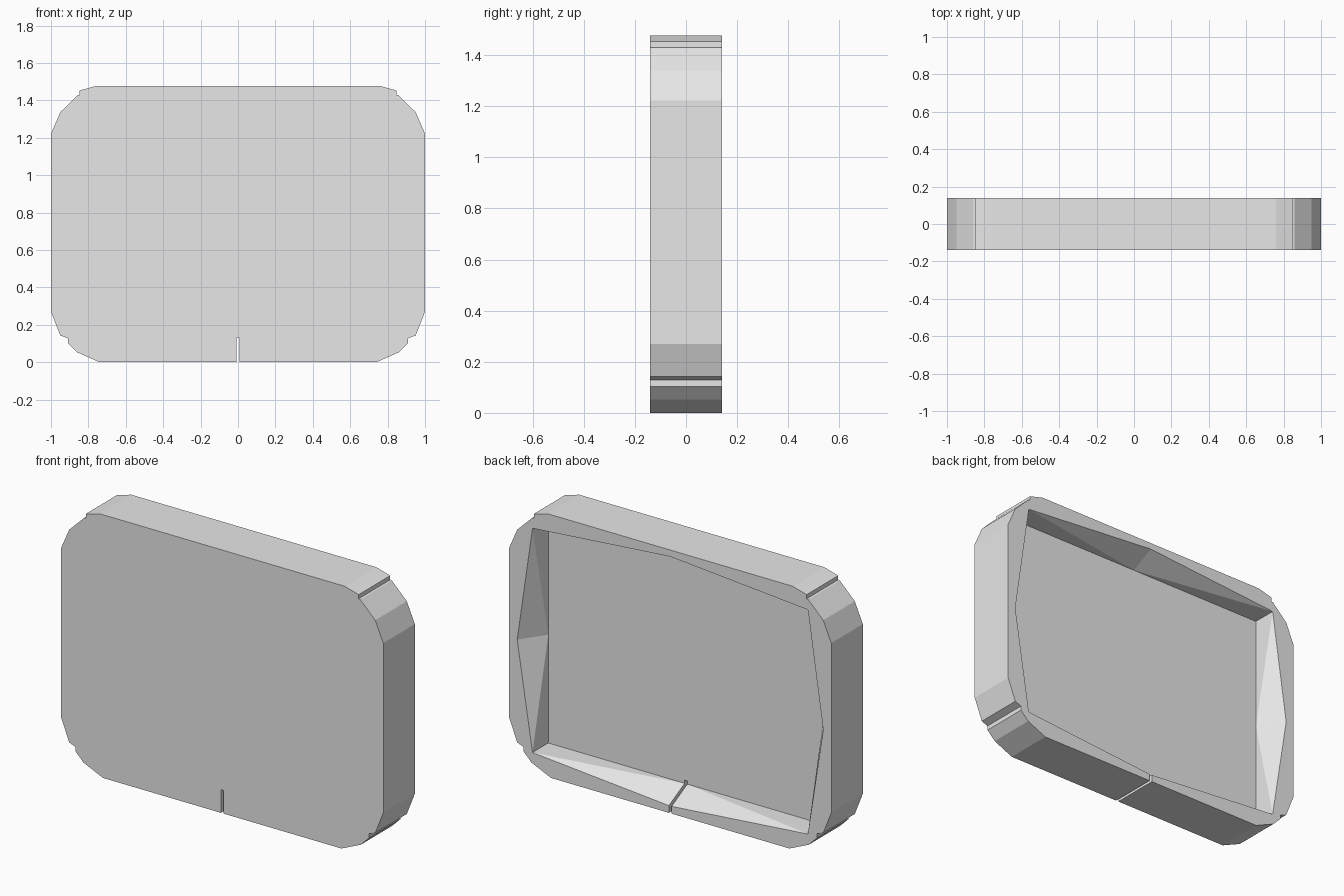
import bpy
import bmesh

cube = bpy.data.objects.get("Cube")
if cube:
    bpy.data.objects.remove(cube, do_unlink=True)

HALF_DEPTH = 0.14

# Single grey material
grey = bpy.data.materials.new("light_grey")
grey.use_nodes = True
grey.diffuse_color = (0.8, 0.8, 0.8, 1)
grey.node_tree.nodes["Principled BSDF"].inputs["Base Color"].default_value = (0.8, 0.8, 0.8, 1)


def make_object(name, bm):
    bmesh.ops.recalc_face_normals(bm, faces=bm.faces[:])
    mesh = bpy.data.meshes.new(name)
    bm.to_mesh(mesh)
    bm.free()
    mesh.materials.append(grey)
    obj = bpy.data.objects.new(name, mesh)
    bpy.context.collection.objects.link(obj)
    return obj


def ring(bm, points, y):
    return [bm.verts.new((x, y, z)) for x, z in points]


def bridge(bm, a, b):
    for i in range(len(a)):
        j = (i + 1) % len(a)
        bm.faces.new((a[i], a[j], b[j], b[i]))


def prism(name, points, y0, y1):
    bm = bmesh.new()
    front, back = ring(bm, points, y0), ring(bm, points, y1)
    bm.faces.new(front)
    bm.faces.new(back)
    bridge(bm, front, back)
    return make_object(name, bm)


# Outer silhouette: clipped corners with a small step in each, mirrored in x
right = [(0.74, 0), (0.86, 0.053), (0.91, 0.103), (0.91, 0.128), (0.95, 0.143),
         (1, 0.27), (1, 1.222), (0.95, 1.337), (0.857, 1.428), (0.847, 1.43),
         (0.847, 1.453), (0.76, 1.477)]
outline = right + [(-x, z) for x, z in reversed(right)]
body = prism("tray_body", outline, -HALF_DEPTH, HALF_DEPTH)

# Recess: rectangular floor whose walls bulge outward at the middle of the rim
W, LOW, HIGH, MID = 0.855, 0.112, 1.37, 0.72
floor_points = [(-W, LOW), (0, LOW), (W, LOW), (W, MID), (W, HIGH), (0, HIGH), (-W, HIGH), (-W, MID)]
rim_points = [(-W, LOW), (0, 0.04), (W, LOW), (0.95, MID), (W, HIGH), (0, 1.44), (-W, HIGH), (-0.95, MID)]
bm = bmesh.new()
floor = ring(bm, floor_points, 0)
rim = ring(bm, rim_points, HALF_DEPTH)
outer = ring(bm, rim_points, HALF_DEPTH + 0.1)
bm.faces.new(floor)
bm.faces.new(outer)
bridge(bm, rim, outer)
for i in range(0, 8, 2):
    a, m, b = i, i + 1, (i + 2) % 8
    for corner in (a, b):
        bm.faces.new((floor[corner], floor[m], rim[corner]))
        bm.faces.new((rim[corner], floor[m], rim[m]))
recess = make_object("recess_cutter", bm)

# Narrow slot through the bottom edge
S = 0.008
slot = prism("slot_cutter", [(-S, -0.1), (S, -0.1), (S, 0.13), (-S, 0.13)], -0.3, 0.3)

# Cut the recess and slot out of the body
bpy.context.view_layer.objects.active = body
for cutter in (recess, slot):
    cutter.hide_render = True
    mod = body.modifiers.new(cutter.name, "BOOLEAN")
    mod.operation = "DIFFERENCE"
    mod.solver = "EXACT"
    mod.object = cutter
    bpy.ops.object.modifier_apply(modifier=mod.name)
    bpy.data.objects.remove(cutter, do_unlink=True)
